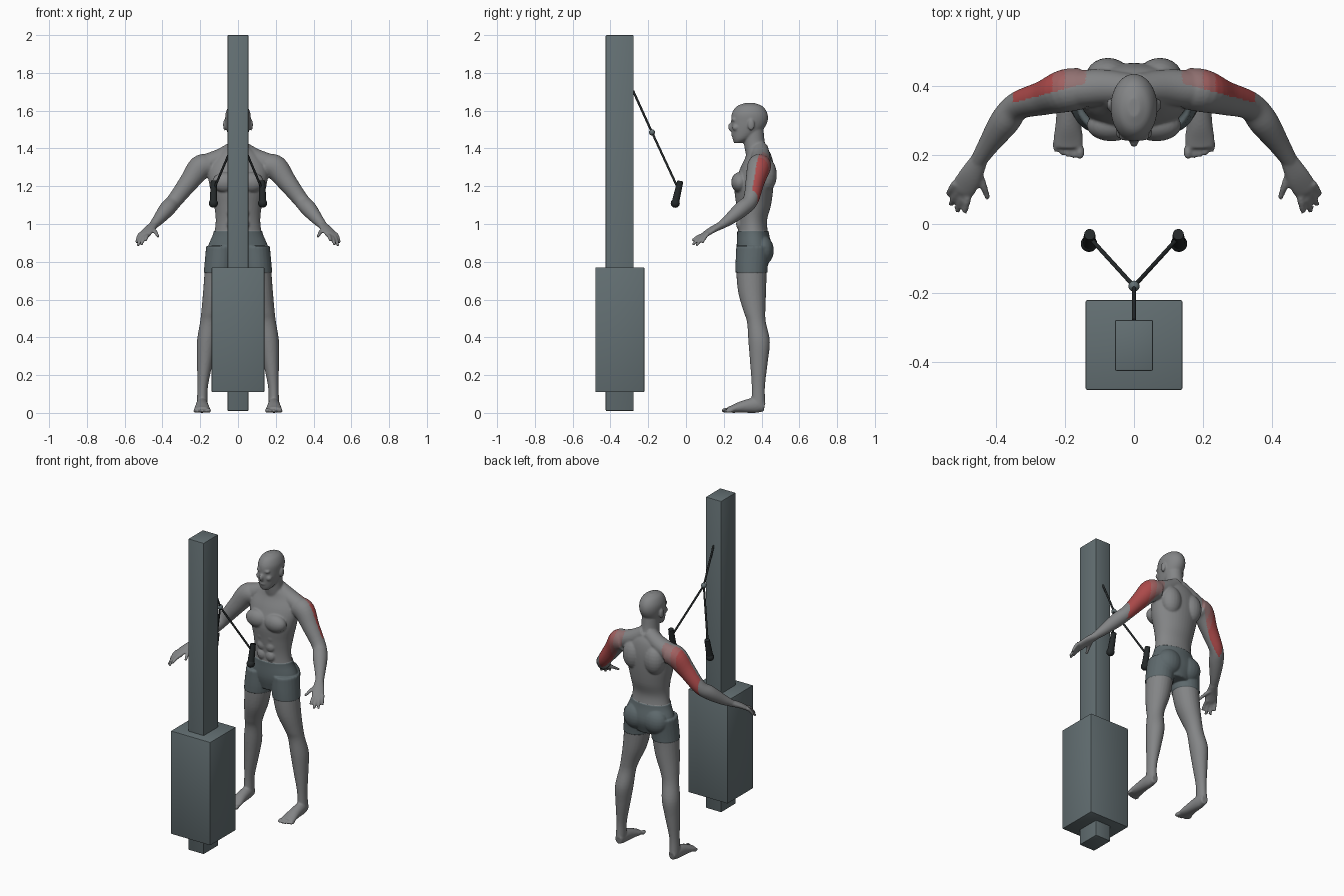
import bpy, bmesh, math
from mathutils import Vector, Matrix

cube = bpy.data.objects.get("Cube")
if cube:
    bpy.data.objects.remove(cube, do_unlink=True)


def material(name, red, green, blue):
    mat = bpy.data.materials.new(name)
    mat.use_nodes = True
    mat.diffuse_color = (red, green, blue, 1)
    shader = mat.node_tree.nodes["Principled BSDF"]
    shader.inputs["Base Color"].default_value = (red, green, blue, 1)
    shader.inputs["Roughness"].default_value = 0.7
    return mat


skin = material("skin grey", .23, .235, .24)
shorts = material("shorts slate", .11, .14, .15)
pale_red = material("pale red", .29, .17, .17)
mid_red = material("mid red", .36, .12, .12)
strong_red = material("strong red", .42, .07, .07)
metal = material("machine slate", .125, .16, .17)
black = material("rubber black", .018, .022, .023)


def new_object(name, bm, *materials, angle=35):
    bmesh.ops.recalc_face_normals(bm, faces=bm.faces)
    mesh = bpy.data.meshes.new(name)
    bm.to_mesh(mesh)
    bm.free()
    obj = bpy.data.objects.new(name, mesh)
    bpy.context.collection.objects.link(obj)
    for mat in materials:
        mesh.materials.append(mat)
    bpy.ops.object.select_all(action='DESELECT')
    obj.select_set(True)
    bpy.context.view_layer.objects.active = obj
    bpy.ops.object.shade_smooth_by_angle(angle=math.radians(angle))
    return obj


def spline(rows, steps=5):
    """Smooth curve through rows of equal length."""
    rows = [Vector(row) for row in rows]
    padded = [rows[0] * 2 - rows[1]] + rows + [rows[-1] * 2 - rows[-2]]
    result = []
    for a, b, c, d in zip(padded, padded[1:], padded[2:], padded[3:]):
        for i in range(steps):
            t = i / steps
            result.append(b + (c - a) * (t / 2) + (a * 2 - b * 5 + c * 4 - d) * (t * t / 2)
                          + (b * 3 - a - c * 3 + d) * (t ** 3 / 2))
    return result + [rows[-1]]


def loft(bm, rows, upright=False, sides=(1, -1), count=24):
    """Tube through rows of x, y, z, half width, half depth."""
    path = spline(rows)
    for sign in sides:
        rings = []
        for i, row in enumerate(path):
            centre = Vector(row[:3])
            across, over = Vector((1, 0, 0)), Vector((0, 1, 0))
            if not upright:
                along = Vector(path[min(i + 1, len(path) - 1)][:3]) - Vector(path[max(i - 1, 0)][:3])
                along.normalize()
                across = along.cross(Vector((0, 0, 1))).normalized()
                over = across.cross(along)
            ring = []
            for k in range(count):
                turn = math.tau * k / count
                point = centre + across * row[3] * math.cos(turn) + over * row[4] * math.sin(turn)
                ring.append(bm.verts.new((point.x * sign, point.y, point.z)))
            rings.append(ring)
        for low, high in zip(rings, rings[1:]):
            for k in range(count):
                n = (k + 1) % count
                bm.faces.new((low[k], low[n], high[n], high[k]))
        bm.faces.new(rings[0])
        bm.faces.new(rings[-1])


def blob(bm, place, size):
    """Ellipsoid, mirrored when it is off the centre line."""
    for sign in ((1, -1) if place[0] else (1,)):
        matrix = Matrix.Translation((place[0] * sign, place[1], place[2])) @ Matrix.Diagonal((*size, 1))
        bmesh.ops.create_uvsphere(bm, u_segments=20, v_segments=12, radius=1, matrix=matrix)


def rod(bm, start, end, radius, end_radius=None):
    start, end = Vector(start), Vector(end)
    span = end - start
    matrix = Matrix.Translation((start + end) / 2) @ span.to_track_quat('Z', 'Y').to_matrix().to_4x4()
    bmesh.ops.create_cone(bm, cap_ends=True, segments=16, radius1=radius,
                          radius2=end_radius or radius, depth=span.length, matrix=matrix)


def box(name, low, high, mat):
    bm = bmesh.new()
    low, high = Vector(low), Vector(high)
    matrix = Matrix.Translation((low + high) / 2) @ Matrix.Diagonal((*(high - low), 1))
    bmesh.ops.create_cube(bm, size=1, matrix=matrix)
    bmesh.ops.bevel(bm, geom=bm.edges[:], offset=.005, segments=2, affect='EDGES', profile=.5)
    return new_object(name, bm, mat)


# Cable machine
box("machine_post", (-.055, -.425, .01), (.055, -.277, 2), metal)
box("weight_housing", (-.14, -.48, .11), (.14, -.22, .77), metal)

joint = Vector((0, -.18, 1.485))
bm = bmesh.new()
rod(bm, (0, -.28, 1.705), joint, .006)
for side in (1, -1):
    rod(bm, joint, (side * .125, -.043, 1.19), .006)
new_object("cables", bm, black)
bm = bmesh.new()
blob(bm, joint, (.016, .016, .016))
new_object("cable_joint", bm, metal)
for side, label in ((1, "left"), (-1, "right")):
    bm = bmesh.new()
    top, bottom = Vector((side * .128, -.03, 1.228)), Vector((side * .13, -.057, 1.11))
    rod(bm, bottom, top, .02, .016)
    bmesh.ops.create_uvsphere(bm, u_segments=20, v_segments=12, radius=.024, matrix=Matrix.Translation(bottom))
    new_object(label + "_grip", bm, black)

# Torso and its muscles
bm = bmesh.new()
loft(bm, [(0, .36, .78, .09, .07), (0, .363, .86, .155, .09), (0, .355, .95, .127, .08),
          (0, .352, 1.02, .118, .077), (0, .358, 1.1, .127, .092), (0, .36, 1.2, .15, .103),
          (0, .375, 1.29, .16, .09), (0, .385, 1.36, .12, .068), (0, .375, 1.41, .06, .05)],
     upright=True, sides=(1,), count=40)
blob(bm, (.065, .285, 1.22), (.072, .046, .055))
blob(bm, (.075, .425, 1.26), (.065, .056, .09))
blob(bm, (.07, .405, .86), (.075, .056, .075))
for height in (1.0, 1.06, 1.12):
    blob(bm, (.03, .285, height), (.03, .02, .032))
loft(bm, [(.01, .39, 1.4, .045, .045), (.09, .395, 1.35, .052, .05), (.17, .39, 1.315, .055, .055)])

# Neck, head and face
loft(bm, [(0, .38, 1.35, .065, .06), (0, .362, 1.43, .052, .056), (0, .355, 1.51, .05, .055)],
     upright=True, sides=(1,))
loft(bm, [(0, .275, 1.428, .024, .02), (0, .295, 1.45, .044, .048), (0, .32, 1.49, .058, .08),
          (0, .335, 1.54, .066, .096), (0, .337, 1.585, .066, .094), (0, .337, 1.622, .048, .07),
          (0, .337, 1.64, .018, .028)], upright=True, sides=(1,), count=32)
blob(bm, (0, .238, 1.513), (.012, .016, .022))
blob(bm, (.022, .254, 1.553), (.024, .014, .011))
blob(bm, (.034, .265, 1.51), (.019, .02, .018))
blob(bm, (0, .25, 1.472), (.022, .011, .01))
blob(bm, (.07, .345, 1.525), (.009, .018, .03))

# Legs, feet and toes
loft(bm, [(.09, .355, .88, .075, .085), (.098, .347, .76, .078, .081), (.115, .35, .64, .07, .074),
          (.14, .362, .54, .054, .058), (.152, .373, .48, .049, .05), (.165, .387, .38, .052, .057),
          (.175, .386, .27, .042, .047), (.187, .383, .14, .028, .035), (.19, .383, .05, .028, .037)],
     upright=True)
loft(bm, [(.188, .415, .034, .022, .028), (.19, .37, .04, .031, .04), (.19, .3, .032, .036, .032),
          (.19, .245, .02, .043, .02), (.19, .22, .016, .041, .014)])
for i in range(5):
    thick = .013 if i == 0 else .0095
    blob(bm, (.156 + .0175 * i, .209 + .0012 * i * i, thick), (thick, .022, thick))

# Arms and hands
loft(bm, [(.15, .392, 1.31, .06, .06), (.2, .385, 1.298, .062, .065), (.26, .365, 1.222, .05, .052),
          (.335, .342, 1.125, .041, .041), (.375, .295, 1.08, .043, .042), (.42, .23, 1.025, .031, .031),
          (.452, .18, .99, .023, .02)])
loft(bm, [(.445, .19, .995, .024, .021), (.472, .14, .97, .034, .017), (.492, .105, .947, .036, .014),
          (.5, .09, .937, .029, .011)])
fingers = [((.516, .118, .95), (.538, .085, .9)), ((.505, .105, .945), (.53, .055, .885)),
           ((.49, .1, .943), (.512, .035, .89)), ((.476, .1, .943), (.49, .032, .912)),
           ((.452, .155, .972), (.422, .073, .932))]
for base, tip in fingers:
    knuckle = (Vector(base) + Vector(tip)) / 2 + Vector((0, 0, .006))
    loft(bm, [(*base, .012, .011), (*knuckle, .011, .01), (*tip, .008, .007)], count=12)

# Fuse the parts into one smooth skin
body = new_object("body", bm, skin, shorts, pale_red, mid_red, strong_red, angle=180)
remesh = body.modifiers.new("fuse", 'REMESH')
remesh.mode = 'VOXEL'
remesh.voxel_size = .005
remesh.use_smooth_shade = True
relax = body.modifiers.new("relax", 'SMOOTH')
relax.factor = .5
relax.iterations = 5
for name in ("fuse", "relax"):
    bpy.ops.object.modifier_apply(modifier=name)

# Clean hems for the shorts, then colour by region
HEM, WAIST = .742, .963
bm = bmesh.new()
bm.from_mesh(body.data)
for height in (HEM, WAIST):
    bmesh.ops.bisect_plane(bm, geom=bm.verts[:] + bm.edges[:] + bm.faces[:],
                           plane_co=(0, 0, height), plane_no=(0, 0, 1))
bm.normal_update()
for face in bm.faces:
    face.smooth = True
    face.material_index = 0
    centre = face.calc_center_median()
    x, y, z = abs(centre.x), centre.y, centre.z
    if HEM < z < WAIST and x < .3:
        face.material_index = 1
    elif .14 < x < .35 and y > .445 - .27 * x and z > 1.49 - 1.3 * x and face.normal.y > -.2:
        face.material_index = 2 if x < .2 else 3 if x < .235 else 4
cloth = [v for v in bm.verts if v.link_faces and all(f.material_index == 1 for f in v.link_faces)]
for vert, normal in [(v, v.normal.copy()) for v in cloth]:
    vert.co += normal * .004
bm.to_mesh(body.data)
bm.free()
